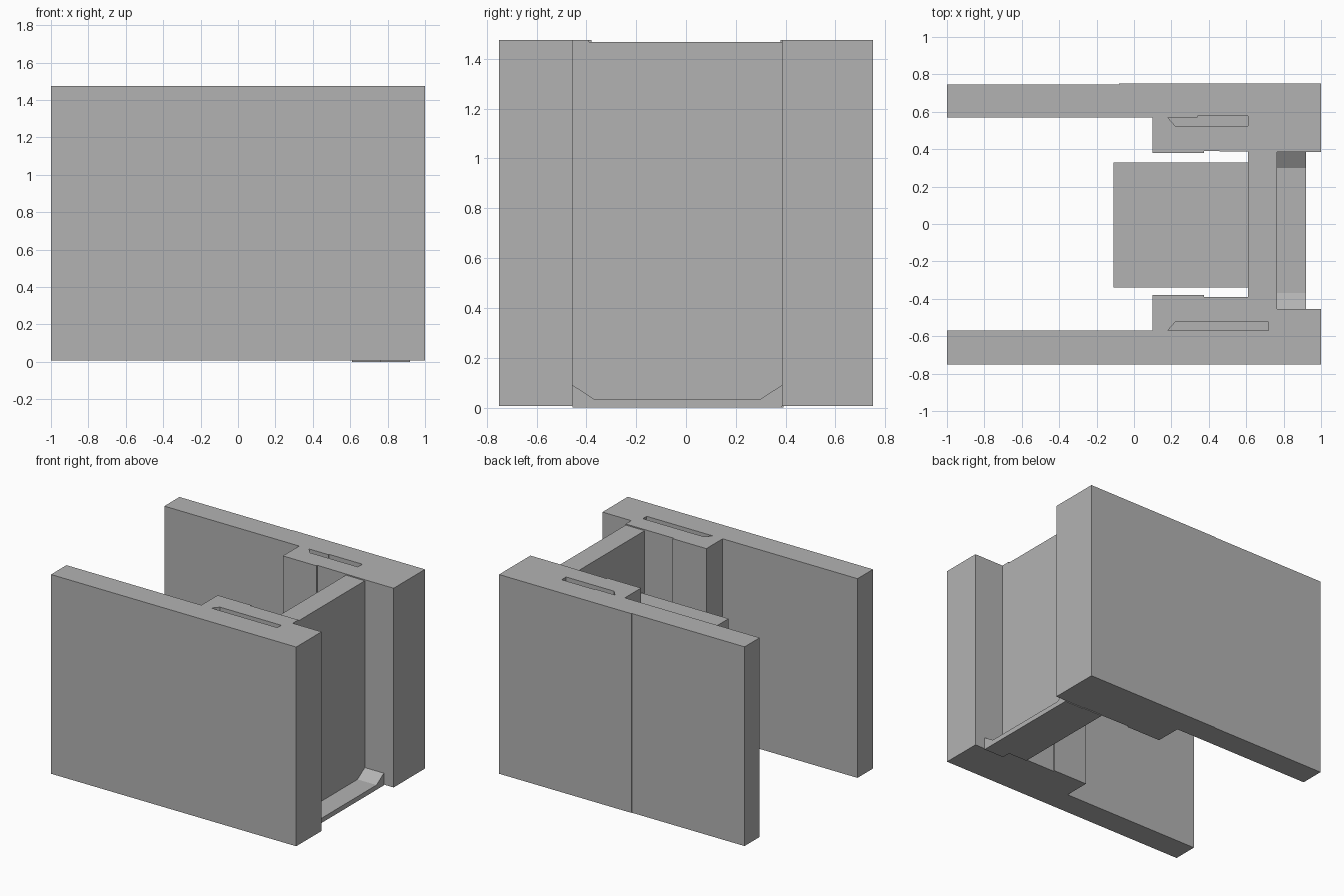
import bpy
import bmesh

cube = bpy.data.objects.get("Cube")
if cube:
    bpy.data.objects.remove(cube, do_unlink=True)

grey = bpy.data.materials.new("plain grey")
grey.use_nodes = True
colour = (0.45, 0.45, 0.45, 1)
grey.diffuse_color = colour
grey.node_tree.nodes["Principled BSDF"].inputs["Base Color"].default_value = colour

HEIGHT = 1.475


def extrude(name, outline, low, high, axis="z"):
    """Extrude an outline in xy along z, or an outline in yz along x."""
    bm = bmesh.new()
    place = (lambda p: (p[0], p[1], low)) if axis == "z" else (lambda p: (low, p[0], p[1]))
    face = bm.faces.new([bm.verts.new(place(p)) for p in outline])
    result = bmesh.ops.extrude_face_region(bm, geom=[face])
    moved = [g for g in result["geom"] if isinstance(g, bmesh.types.BMVert)]
    step = high - low
    bmesh.ops.translate(bm, verts=moved, vec=(0, 0, step) if axis == "z" else (step, 0, 0))
    bmesh.ops.recalc_face_normals(bm, faces=bm.faces)
    mesh = bpy.data.meshes.new(name)
    bm.to_mesh(mesh)
    bm.free()
    mesh.materials.append(grey)
    obj = bpy.data.objects.new(name, mesh)
    bpy.context.collection.objects.link(obj)
    return obj


def rect(x0, x1, y0, y1):
    return [(x0, y0), (x1, y0), (x1, y1), (x0, y1)]


def cut(target, name, outline, depth):
    cutter = extrude(name, outline, HEIGHT - depth, HEIGHT + 0.1)
    cutter.hide_render = True
    cutter.hide_viewport = True
    cutter.display_type = "WIRE"
    mod = target.modifiers.new(name, "BOOLEAN")
    mod.object = cutter
    mod.operation = "DIFFERENCE"
    mod.solver = "EXACT"


# Side walls with their thick inner shoulders
shoulder = [(0.765, 0.39), (0.375, 0.39), (0.375, 0.38), (0.1, 0.38),
            (0.1, 0.57), (-1, 0.57)]
front_wall = extrude("front_wall",
                     [(-1, -0.75), (1, -0.75), (1, -0.455), (0.765, -0.455)]
                     + [(x, -y) for x, y in shoulder], 0.006, HEIGHT)
back_wall = extrude("back_wall",
                    [(-1, 0.746), (-0.08, 0.746), (-0.08, 0.75), (1, 0.75),
                     (1, 0.385), (0.765, 0.385)] + shoulder[1:], 0.006, HEIGHT)

# Shallow slots in the wall tops
cut(front_wall, "front_slot_cutter",
    [(0.18, -0.57), (0.72, -0.57), (0.72, -0.525), (0.22, -0.525)], 0.03)
cut(back_wall, "back_slot_cutter",
    [(0.18, 0.57), (0.22, 0.525), (0.61, 0.525), (0.61, 0.577), (0.34, 0.577), (0.34, 0.57)], 0.03)

# Cross wall joining the two sides
extrude("cross_wall", rect(0.61, 0.765, -0.392, 0.392), 0, HEIGHT - 0.008)

# Sill at the foot of the end recess, with sloped corners
extrude("recess_sill",
        [(-0.455, 0), (0.385, 0), (0.385, 0.09), (0.3, 0.035), (-0.37, 0.035), (-0.455, 0.09)],
        0.76, 0.92, axis="x")

# Shelf reaching out between the walls
extrude("inner_shelf", rect(-0.11, 0.612, -0.34, 0.33), 0.95, 1.03)
